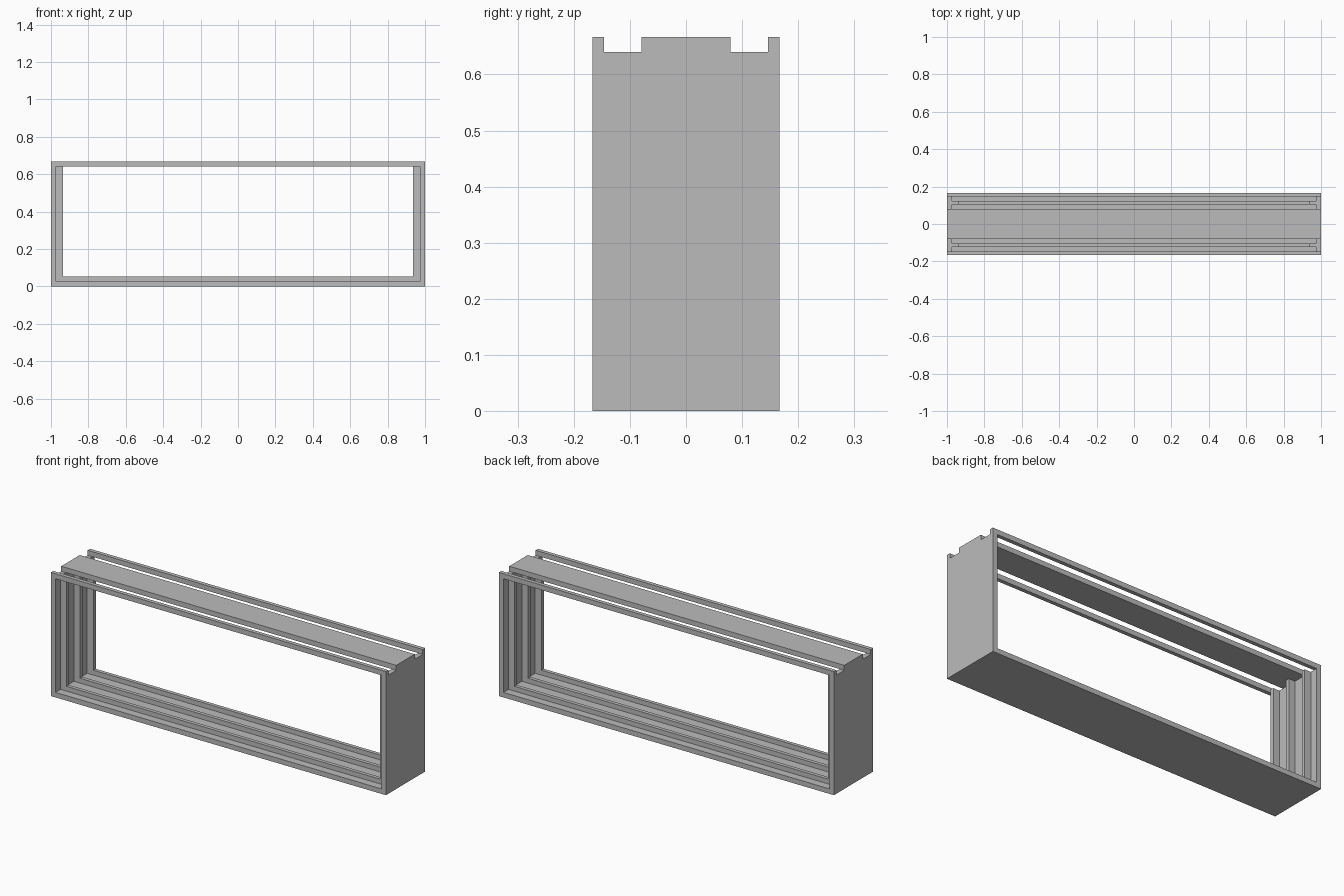
import bpy
import bmesh
from mathutils import Vector

cube = bpy.data.objects.get("Cube")
if cube:
    bpy.data.objects.remove(cube, do_unlink=True)

# Overall sizes
HALF_X, HALF_Y, TOP = 1.0, 0.167, 0.667
WALL = 0.027
IN_X = HALF_X - WALL
RIB_X = 0.936
RIB_Z = 0.053
SHELF = TOP - WALL
BEAM_Y = 0.079
LIP_Y = 0.146

grey = bpy.data.materials.new("matte_grey")
grey.use_nodes = True
grey.diffuse_color = (0.5, 0.5, 0.5, 1)
grey.node_tree.nodes["Principled BSDF"].inputs["Base Color"].default_value = grey.diffuse_color


def prism(name, points, axis, start, end):
    """Extrude a closed profile along x (points are y, z) or y (points are x, z)."""
    def place(a, b):
        return (start, a, b) if axis == "x" else (a, start, b)

    bm = bmesh.new()
    face = bm.faces.new([bm.verts.new(place(a, b)) for a, b in points])
    moved = bmesh.ops.extrude_face_region(bm, geom=[face])["geom"]
    step = Vector((end - start, 0, 0)) if axis == "x" else Vector((0, end - start, 0))
    bmesh.ops.translate(bm, vec=step, verts=[v for v in moved if isinstance(v, bmesh.types.BMVert)])
    bmesh.ops.recalc_face_normals(bm, faces=bm.faces)
    mesh = bpy.data.meshes.new(name)
    bm.to_mesh(mesh)
    bm.free()
    mesh.materials.append(grey)
    obj = bpy.data.objects.new(name, mesh)
    bpy.context.collection.objects.link(obj)
    return obj


def bar(name, y0, y1, z0, z1):
    """Straight bar running between the two end walls."""
    return prism(name, [(y0, z0), (y1, z0), (y1, z1), (y0, z1)], "x", -IN_X, IN_X)


# End walls with two notches in the top edge
half = [(HALF_Y, 0), (HALF_Y, TOP), (LIP_Y, TOP), (LIP_Y, SHELF), (BEAM_Y, SHELF), (BEAM_Y, TOP)]
outline = half + [(-y, z) for y, z in reversed(half)]
prism("left_wall", outline, "x", IN_X, HALF_X)
prism("right_wall", outline, "x", -HALF_X, -IN_X)

# Floor, central top beam and outer top rails
bar("floor", -HALF_Y, HALF_Y, 0, WALL)
bar("top_beam", -BEAM_Y, BEAM_Y, SHELF, TOP)
bar("front_top_rail", -HALF_Y, -LIP_Y, SHELF, TOP)
bar("back_top_rail", LIP_Y, HALF_Y, SHELF, TOP)

# Three U-shaped ribs lining the walls and floor
side = [(IN_X, SHELF), (IN_X, WALL)]
inner = [(RIB_X, RIB_Z), (RIB_X, SHELF)]
rib = [(-x, z) for x, z in side] + side[::-1] + inner[::-1] + [(-x, z) for x, z in inner]
for name, y in (("front_rib", -0.114), ("middle_rib", 0), ("back_rib", 0.114)):
    prism(name, rib, "y", y - 0.01, y + 0.01)
